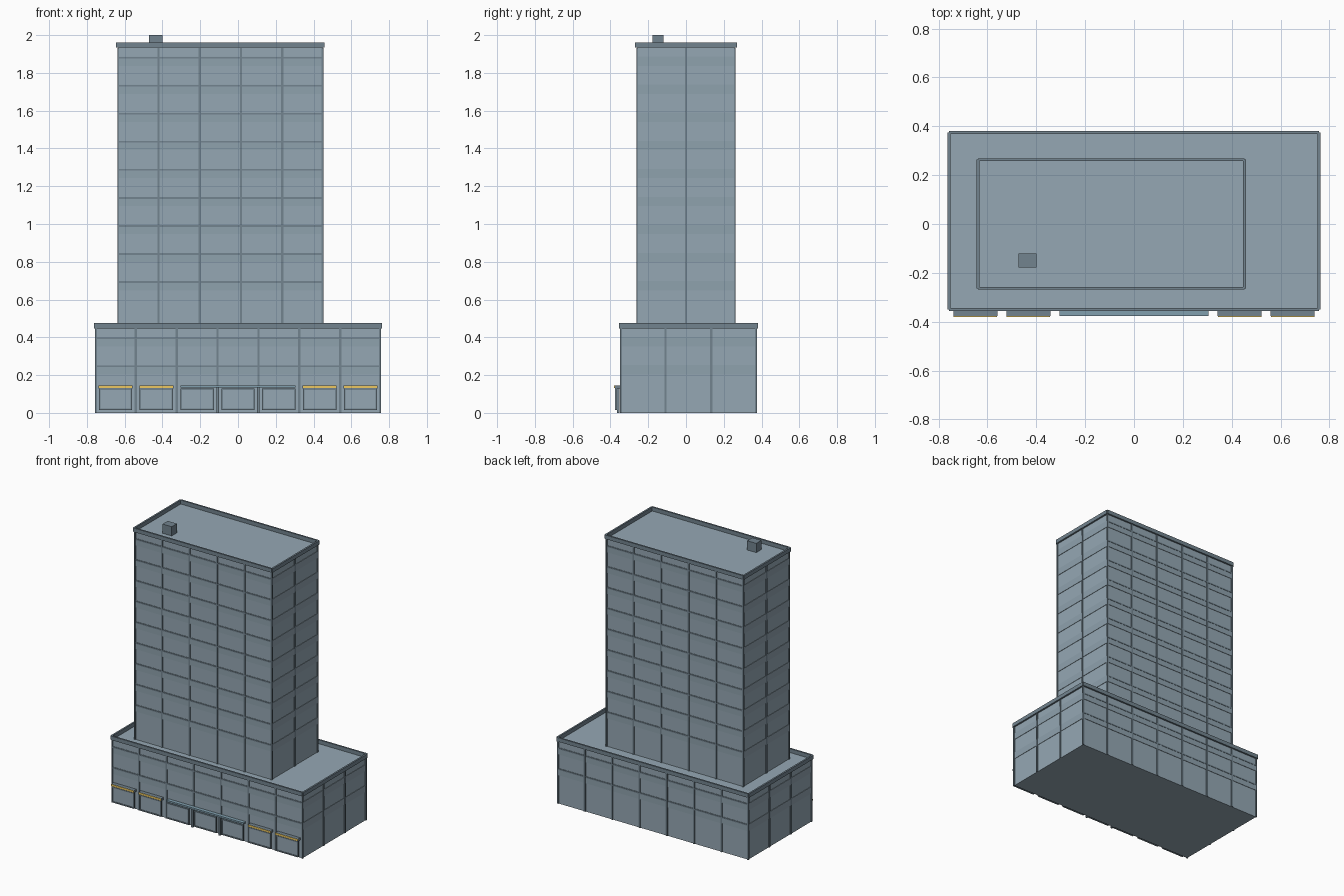
import bpy, bmesh
from mathutils import Matrix, Vector

if "Cube" in bpy.data.objects:
    bpy.data.objects.remove(bpy.data.objects["Cube"])


def material(name, rgb):
    m = bpy.data.materials.new(name)
    m.diffuse_color = (*rgb, 1)
    m.use_nodes = True
    m.node_tree.nodes["Principled BSDF"].inputs["Base Color"].default_value = m.diffuse_color
    return m


GLASS = material("blue_grey_glass", (0.30, 0.39, 0.455))
SPANDREL = material("spandrel_glass", (0.275, 0.36, 0.42))
TRIM = material("dark_trim", (0.17, 0.23, 0.275))
YELLOW = material("awning_yellow", (0.85, 0.58, 0.12))
BLUE = material("canopy_blue", (0.22, 0.35, 0.43))


def boxes(name, spans, mat):
    """One object made of boxes given as (x0, x1, y0, y1, z0, z1)."""
    bm = bmesh.new()
    for x0, x1, y0, y1, z0, z1 in spans:
        centre = Vector((x0 + x1, y0 + y1, z0 + z1)) / 2
        size = (x1 - x0, y1 - y0, z1 - z0, 1)
        bmesh.ops.create_cube(bm, size=1, matrix=Matrix.Translation(centre) @ Matrix.Diagonal(size))
    mesh = bpy.data.meshes.new(name)
    bm.to_mesh(mesh)
    bm.free()
    mesh.materials.append(mat)
    ob = bpy.data.objects.new(name, mesh)
    bpy.context.collection.objects.link(ob)
    return ob


def block(name, x0, x1, y0, y1, z0, z1, nx, ny, bands):
    """Glazed block with posts, spandrel bands and a roof parapet."""
    g = 0.006                      # glass set back behind the posts
    w = 0.006                      # half width of a post
    roof = z1 - 0.028
    boxes(name + "_glass_body", [(x0 + g, x1 - g, y0 + g, y1 - g, z0, roof)], GLASS)

    # posts on all four sides, with square corner posts
    posts = []
    for i in range(1, nx):
        x = x0 + (x1 - x0) * i / nx
        posts += [(x - w, x + w, y0, y0 + 0.01, z0, roof - 0.001),
                  (x - w, x + w, y1 - 0.01, y1, z0, roof - 0.001)]
    for j in range(1, ny):
        y = y0 + (y1 - y0) * j / ny
        posts += [(x0, x0 + 0.01, y - w, y + w, z0, roof - 0.001),
                  (x1 - 0.01, x1, y - w, y + w, z0, roof - 0.001)]
    for x in (x0, x1 - 0.01):
        for y in (y0, y1 - 0.01):
            posts.append((x, x + 0.01, y, y + 0.01, z0, roof - 0.001))
    boxes(name + "_posts", posts, TRIM)

    # spandrel panels all round, dark floor bands on front and back only
    s = 0.003
    boxes(name + "_spandrels",
          [(x0 + s, x1 - s, y0 + s, y1 - s, z - 0.045, z + 0.004) for z in bands], SPANDREL)
    boxes(name + "_floor_bands",
          [(x0 + 0.004, x1 - 0.004, y0 + 0.001, y1 - 0.001, z - 0.006, z + 0.003)
           for z in bands], TRIM)

    # parapet strips with notched corners
    o, t = 0.006, 0.006
    boxes(name + "_parapet", [
        (x0, x1, y0 - o, y0 + t, roof, z1), (x0, x1, y1 - t, y1 + o, roof, z1),
        (x0 - o, x0 + t, y0, y1, roof, z1), (x1 - t, x1 + o, y0, y1, roof, z1)], TRIM)


# main masses
FLOOR = 0.1485
block("podium", -0.757, 0.757, -0.350, 0.375, 0, 0.476, 7, 3,
      [0.10 + FLOOR * k for k in (1, 2)])
block("tower", -0.639, 0.453, -0.263, 0.263, 0.44, 1.962, 5, 2,
      [0.10 + FLOOR * k for k in range(4, 13)])

# rooftop unit
boxes("rooftop_unit", [(-0.472, -0.400, -0.178, -0.120, 1.93, 2.0)], TRIM)

# shopfronts: glass pane and frame in every front bay
panes, frames, awnings, fronts = [], [], [], []
BAY = 1.514 / 7
for i in range(7):
    x = (i - 3) * BAY
    a, b = x - 0.088, x + 0.088
    panes.append((a, b, -0.372, -0.367, 0.015, 0.128))
    for p, q, z0, z1 in ((a, a + 0.008, 0.015, 0.128), (b - 0.008, b, 0.015, 0.128),
                         (a, b, 0.015, 0.023), (a, b, 0.120, 0.128)):
        frames.append((p, q, -0.376, -0.364, z0, z1))
    if i not in (2, 3, 4):
        awnings.append((a - 0.002, b + 0.002, -0.377, -0.350, 0.130, 0.146))
        fronts.append((a - 0.001, b + 0.001, -0.380, -0.376, 0.132, 0.145))
boxes("shop_windows", panes, GLASS)
boxes("shop_window_frames", frames, TRIM)
boxes("shop_awnings", awnings, TRIM)
boxes("awning_front_strips", fronts, YELLOW)

# entrance canopy over the three middle bays, with slim posts
boxes("entrance_canopy", [(-0.305, 0.305, -0.376, -0.350, 0.134, 0.146)], BLUE)
boxes("canopy_posts", [(x - 0.007, x + 0.007, -0.366, -0.352, 0, 0.134)
                       for x in (-BAY / 2, BAY / 2)], TRIM)
